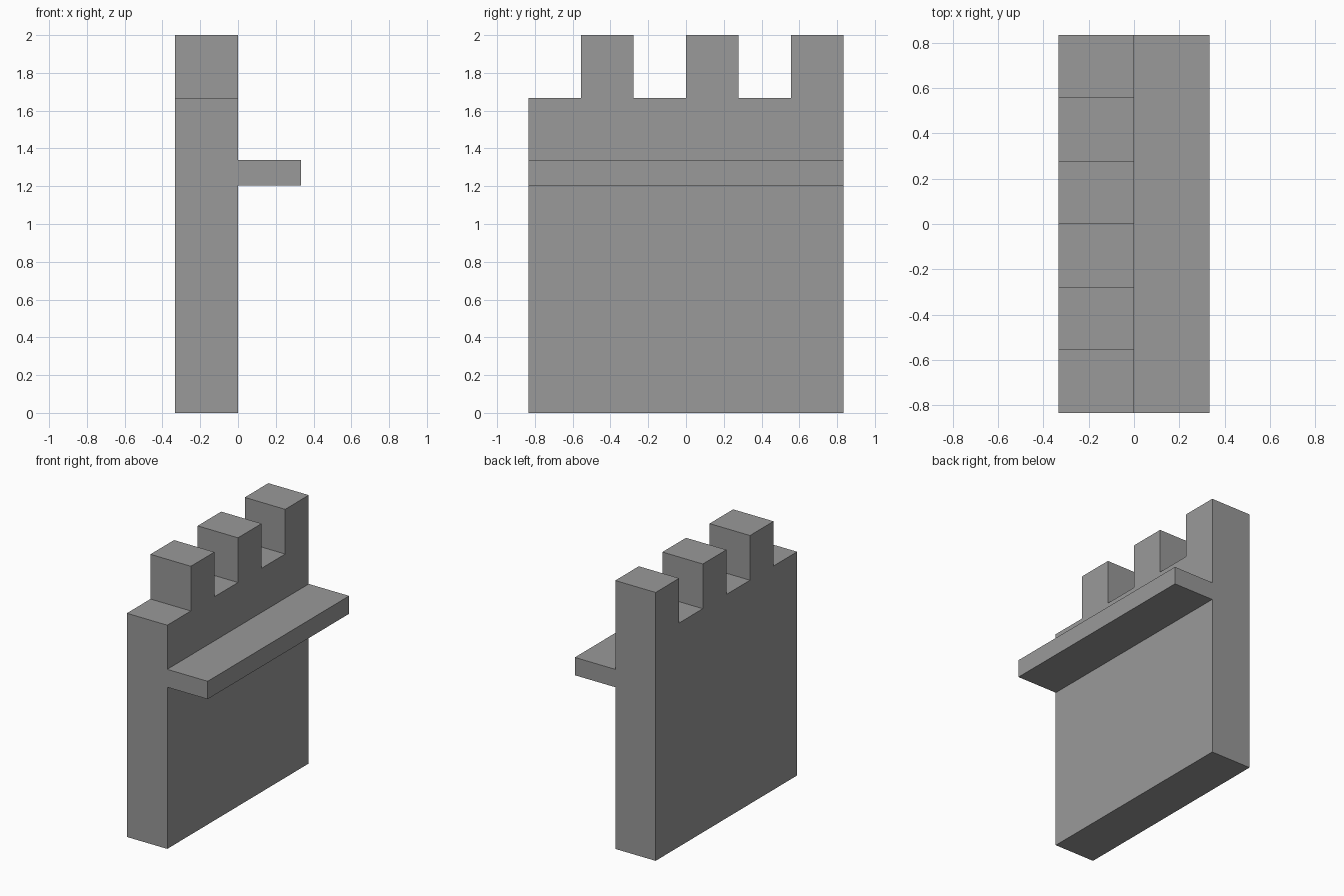
import bpy, bmesh

if "Cube" in bpy.data.objects:
    bpy.data.objects.remove(bpy.data.objects["Cube"])

HALF = 0.833              # half length of the wall along y
STEP = 2 * HALF / 6       # width of one merlon or gap
THICK = 0.333
WALL_TOP, MERLON_TOP = 1.667, 2.0

# Dark grey stone
stone = bpy.data.materials.new("dark_stone")
stone.diffuse_color = (0.32, 0.32, 0.32, 1)
stone.use_nodes = True
stone.node_tree.nodes["Principled BSDF"].inputs["Base Color"].default_value = stone.diffuse_color


def extrude_profile(name, points, x0, x1):
    """Extrude a closed (y, z) outline from x0 to x1."""
    bm = bmesh.new()
    face = bm.faces.new([bm.verts.new((x0, y, z)) for y, z in points])
    ext = bmesh.ops.extrude_face_region(bm, geom=[face], use_keep_orig=True)
    verts = [g for g in ext["geom"] if isinstance(g, bmesh.types.BMVert)]
    bmesh.ops.translate(bm, verts=verts, vec=(x1 - x0, 0, 0))
    bmesh.ops.recalc_face_normals(bm, faces=bm.faces)
    mesh = bpy.data.meshes.new(name)
    bm.to_mesh(mesh)
    bm.free()
    mesh.materials.append(stone)
    obj = bpy.data.objects.new(name, mesh)
    bpy.context.collection.objects.link(obj)
    return obj


# Battlement wall: gaps and merlons alternate along the top
outline = [(HALF, 0), (-HALF, 0)]
for i in range(6):
    z = MERLON_TOP if i % 2 else WALL_TOP
    outline += [(-HALF + i * STEP, z), (-HALF + (i + 1) * STEP, z)]
extrude_profile("battlement_wall", outline, -THICK, 0)

# Walkway ledge along the inner side
ledge = [(-HALF, 1.205), (HALF, 1.205), (HALF, 1.338), (-HALF, 1.338)]
extrude_profile("walkway_ledge", ledge, 0, THICK)
